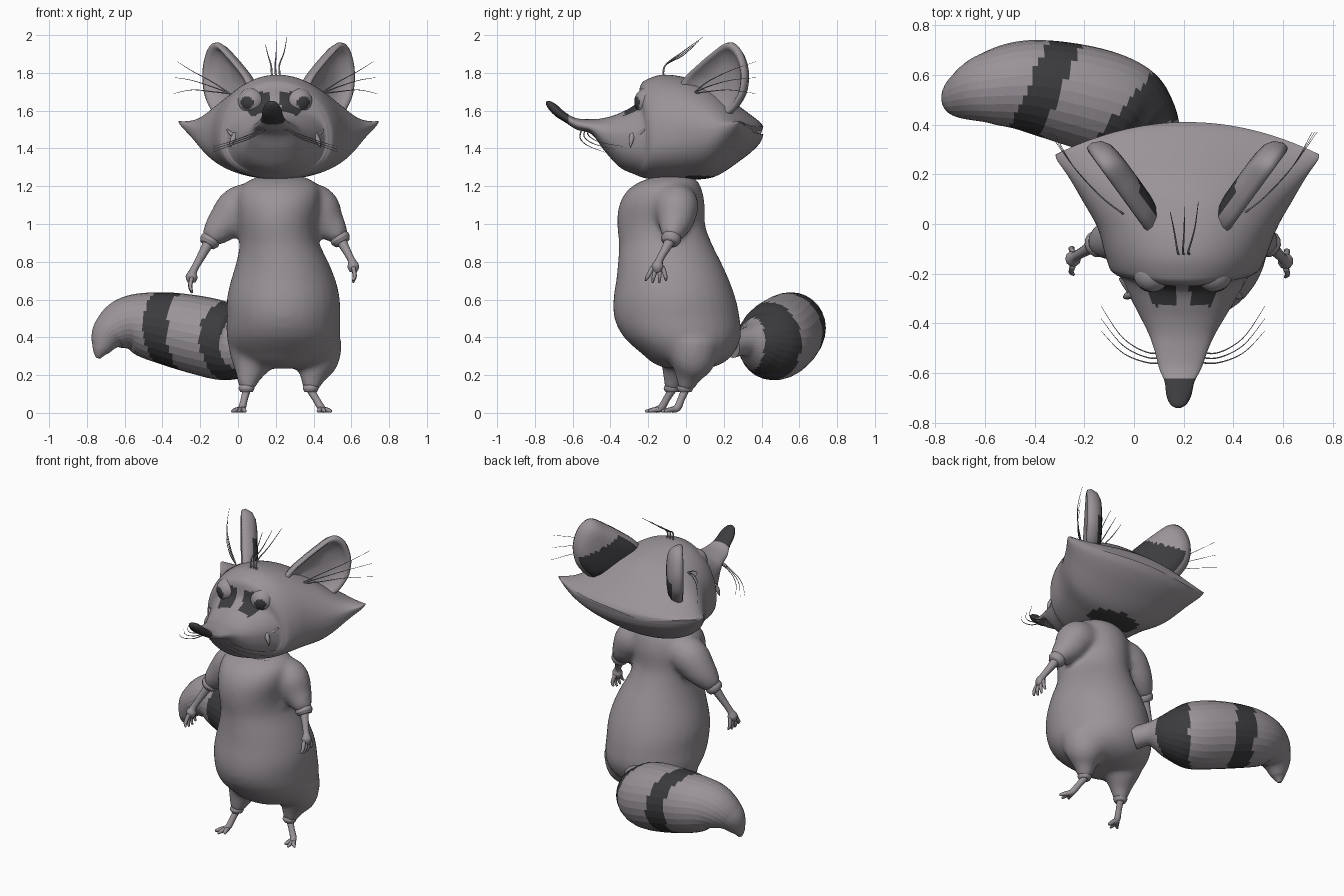
import bpy, bmesh, math
from mathutils import Vector

if "Cube" in bpy.data.objects:
    bpy.data.objects.remove(bpy.data.objects["Cube"])

CX = 0.215  # middle of the head


def material(name, rgb):
    m = bpy.data.materials.new(name)
    m.use_nodes = True
    m.diffuse_color = (*rgb, 1)
    m.node_tree.nodes["Principled BSDF"].inputs["Base Color"].default_value = (*rgb, 1)
    return m


FUR = material("grey_fur", (0.325, 0.295, 0.32))
DARK = material("dark_fur", (0.045, 0.045, 0.05))


def spline(rows, steps):
    """Catmull-Rom through rows of any length."""
    out = []
    for i in range(len(rows) - 1):
        a, b, c, d = (rows[min(max(i + k, 0), len(rows) - 1)] for k in (-1, 0, 1, 2))
        for s in range(steps):
            t = s / steps
            out.append([q + 0.5 * t * (r - p + t * (2 * p - 5 * q + 4 * r - u + t * (3 * (q - r) + u - p)))
                        for p, q, r, u in zip(a, b, c, d)])
    return out + [list(rows[-1])]


def loft(name, rings, rule=None, smooth=True):
    """Skin a list of rings; rule(centre, fraction) picks the dark faces."""
    bm = bmesh.new()
    vs = [[bm.verts.new(p) for p in ring] for ring in rings]
    n = len(vs[0])
    for j in range(len(vs) - 1):
        for i in range(n):
            k = (i + 1) % n
            f = bm.faces.new((vs[j][i], vs[j][k], vs[j + 1][k], vs[j + 1][i]))
            if rule and rule(f.calc_center_median(), (j + 0.5) / (len(vs) - 1)):
                f.material_index = 1
    for ring, t in ((vs[0], 0), (vs[-1], 1)):
        f = bm.faces.new(ring)
        f.material_index = int(bool(rule and rule(f.calc_center_median(), t)))
    bmesh.ops.recalc_face_normals(bm, faces=bm.faces)
    me = bpy.data.meshes.new(name)
    bm.to_mesh(me)
    bm.free()
    me.materials.append(FUR)
    if rule:
        me.materials.append(DARK)
    ob = bpy.data.objects.new(name, me)
    bpy.context.collection.objects.link(ob)
    for p in me.polygons:
        p.use_smooth = smooth
    return ob


def tube(name, rows, sides=8, steps=4, up=None, **kw):
    """Round limb along rows of (x, y, z, radius)."""
    pts = spline(rows, steps)
    pos = [Vector(p[:3]) for p in pts]
    if up is None:
        d = pos[-1] - pos[0]
        up = Vector((0, 0, 0))
        up[min(range(3), key=lambda i: abs(d[i]))] = 1
    rings = []
    for i, p in enumerate(pos):
        tan = pos[min(i + 1, len(pos) - 1)] - pos[max(i - 1, 0)]
        a = tan.cross(up).normalized()
        b = tan.cross(a).normalized()
        r = max(pts[i][3], 0.001)
        rings.append([p + r * (math.cos(t) * a + math.sin(t) * b)
                      for t in (math.tau * k / sides for k in range(sides))])
    return loft(name, rings, **kw)


def hair(name, *pts, r=0.004):
    rows = [(*p, r * (1 - 0.8 * i / (len(pts) - 1))) for i, p in enumerate(pts)]
    tube(name, rows, sides=5, steps=6)


# Body: rows of z, centre x, half width, front y, back y
body_rows = [(.235, .235, .10, -.10, .12), (.26, .235, .20, -.17, .19), (.31, .24, .27, -.23, .25),
             (.40, .24, .30, -.33, .29), (.50, .24, .30, -.38, .285), (.60, .24, .30, -.385, .265),
             (.70, .24, .278, -.37, .23), (.80, .235, .243, -.36, .185), (.90, .22, .21, -.355, .135),
             (1.0, .21, .206, -.365, .10), (1.1, .215, .22, -.355, .10), (1.18, .22, .215, -.31, .085),
             (1.23, .225, .17, -.23, .06), (1.26, .225, .09, -.14, .02)]
body = loft("body", [[(cx + w * math.cos(t), (f + b) / 2 + (b - f) / 2 * math.sin(t), z)
                      for t in (math.tau * k / 32 for k in range(32))]
                     for z, cx, w, f, b in spline(body_rows, 2)])

# Head: rows of y, half width, top z, widest z, bottom z, sweep of the ruff, pointedness
head = [(.41, .53, 1.515, 1.50, 1.475, .13, 1.2), (.385, .525, 1.545, 1.495, 1.42, .13, 1.2),
        (.30, .485, 1.61, 1.485, 1.345, .12, 1.2), (.15, .425, 1.72, 1.47, 1.25, .08, 1.1),
        (0, .36, 1.775, 1.47, 1.235, .04, 1), (-.12, .325, 1.79, 1.46, 1.235, .01, 1),
        (-.20, .30, 1.768, 1.45, 1.24, -.05, 1), (-.24, .275, 1.735, 1.45, 1.25, -.13, 1),
        (-.265, .25, 1.64, 1.45, 1.26, -.17, 1), (-.35, .19, 1.588, 1.46, 1.30, -.08, 1),
        (-.43, .14, 1.562, 1.48, 1.385, 0, 1), (-.50, .11, 1.555, 1.51, 1.475, 0, 1),
        (-.58, .085, 1.56, 1.53, 1.50, 0, 1), (-.635, .06, 1.588, 1.56, 1.535, 0, 1),
        (-.69, .05, 1.635, 1.60, 1.57, 0, 1), (-.725, .033, 1.652, 1.63, 1.605, 0, 1),
        (-.74, .01, 1.648, 1.64, 1.63, 0, 1)]


def head_ring(y, w, top, mid, bot, k, p):
    cx = CX - 0.05 * max(0, -y)
    ring = []
    for i in range(96):
        t = math.tau * i / 96
        c, s = math.cos(t), math.sin(t)
        h = (top - mid) * s ** p if s > 0 else (bot - mid) * abs(s) ** 0.8
        q = k * (c * w / 0.53) ** 2
        ring.append((cx + w * c, y - q, mid + h + 0.35 * max(q, 0) * c * c))
    return ring


def head_rule(c, t):
    """Nose, eye patches and the nape under the ruff."""
    d = abs(c.x - CX + .02)
    patch = math.hypot(d - 0.085, c.z - 1.64) < 0.075 and d > 0.03 and c.z < 1.7 and -.33 < c.y < -.17
    return c.y < -0.625 or patch or (c.z < 1.255 and c.y > 0)


loft("head", [head_ring(*r) for r in spline(head, 8)], rule=head_rule)

# Tail with two slanting dark bands
tail = [(.20, .24, .36, .07), (.14, .315, .375, .075), (.055, .395, .365, .15), (-.04, .455, .37, .20),
        (-.20, .51, .41, .207), (-.42, .555, .455, .186), (-.58, .545, .47, .148),
        (-.68, .515, .42, .10), (-.725, .49, .34, .05), (-.74, .485, .29, .012)]


def tail_rule(c, t):
    near = c.x - 0.9 * (c.y - 0.45) > -0.065 and t * 9 > 1.3 + 9 * max(0, 0.43 - c.y)
    return near or -0.43 < c.x - 0.45 * (c.y - 0.55) < -0.285


tube("tail", tail, sides=28, steps=10, up=Vector((0, 1, 0)), smooth=False, rule=tail_rule)


def ear(side, s):
    """Cupped blade facing outward and forward, built from scaled outlines."""
    outline = [(-.05, 1.68), (0, 1.77), (.07, 1.84), (.15, 1.908), (.23, 1.962), (.285, 1.93),
               (.318, 1.85), (.325, 1.76), (.30, 1.66), (.22, 1.57), (.08, 1.58)]
    pts = spline(outline + outline[:1], 6)[:-1]
    my, mz = 0.17, 1.75
    rings = []
    for scale, off in ((.05, -.07), (.25, -.07), (.4, -.069), (.55, -.066), (.72, -.06), (.9, -.038), (1, 0),
                       (.98, .024), (.9, .03), (.82, .014), (.7, -.016), (.4, -.036), (.05, -.042)):
        ring = []
        for y, z in pts:
            y, z = my + (y - my) * scale, mz + (z - mz) * scale
            ring.append((CX + s * (.15 + y * .73 + off * .77), y - off * .63, z))
        rings.append(ring)
    loft(side + "_ear", rings, rule=lambda c, t: t < 0.4 and (c.y - .17) * .5 + c.z < 1.825)


def eye(side, s):
    bpy.ops.mesh.primitive_uv_sphere_add(segments=40, ring_count=32, radius=0.074,
                                         location=(CX - .018 + s * .125, -.2, 1.648))
    ob = bpy.context.object
    ob.name = side + "_eye"
    ob.data.materials.append(FUR)
    ob.data.materials.append(DARK)
    gaze = Vector((s * .4, -1, -.08)).normalized()
    for p in ob.data.polygons:
        p.use_smooth = True
        p.material_index = int(p.center.normalized().dot(gaze) > 0.875)


for side, s in (("left", 1), ("right", -1)):
    ear(side, s)
    eye(side, s)
    X = lambda d: CX - .018 + s * d
    # Lips and fang
    tube(side + "_lip", [(CX - .02, -.48, 1.475, .012), (X(.085), -.455, 1.475, .012), (X(.14), -.38, 1.47, .012),
                         (X(.18), -.32, 1.465, .012), (X(.228), -.25, 1.475, .012), (X(.255), -.22, 1.50, .004)])
    tube(side + "_fang", [(X(.205), -.28, 1.475, .018), (X(.225), -.29, 1.445, .015),
                          (X(.24), -.295, 1.405, .002)], sides=6)
    # Long ear hairs and snout whiskers
    for i in range(3):
        hair(side + "_ear_hair", (X(.24), .04, 1.69), (X(.33), .11, 1.70 + i * .025),
             (X(.44), .23, 1.71 + i * .05), (X(.54 - i * .01), .37, 1.69 + i * .085))
        hair(side + "_whisker", (X(.04), -.50 - i * .025, 1.51), (X(.13), -.52 - i * .02, 1.475 - i * .01),
             (X(.24), -.46 - i * .03, 1.435 - i * .01), (X(.33), -.33 - i * .05, 1.41 - i * .015))

# Tuft on the crown
for i in range(3):
    x = .18 + i * .022
    hair("crown_hair", (x, -.12, 1.77), (x - .005, -.11, 1.84), (x + (i - 1) * .02, -.02, 1.89 + i * .01),
         (x + (i - 1) * .035, .05 + i * .02, 1.95 + i * .02), r=0.006)

# Arms: puffed sleeve, cuff, thin forearm, four fingers
arms = {"right": [(.12, -.05, 1.11, .10), (.015, -.05, 1.09, .118), (-.06, -.055, 1.015, .102),
                  (-.12, -.07, .95, .074), (-.15, -.08, .91, .048)],
        "left": [(.31, -.05, 1.11, .10), (.41, -.05, 1.095, .118), (.465, -.055, 1.02, .10),
                 (.515, -.07, .96, .07), (.542, -.08, .92, .048)]}
wrists = {"right": (-.235, -.13, .755), "left": (.60, -.14, .81)}
soft_parts = [body]
for side, sleeve in arms.items():
    ex, ey, ez, _ = sleeve[-1]
    wx, wy, wz = wrists[side]
    d = 1 if side == "left" else -1
    soft_parts.append(tube(side + "_sleeve", sleeve, sides=16))
    tube(side + "_cuff", [(ex - d * .012, ey, ez + .02, .048), (ex, ey, ez, .054),
                          (ex + d * .012, ey - .005, ez - .02, .043)], sides=14)
    tube(side + "_forearm", [(ex, ey, ez, .03), ((ex + wx) / 2, (ey + wy) / 2, (ez + wz) / 2, .023),
                             (wx, wy, wz, .02), (wx + d * .01, wy - .01, wz - .035, .032),
                             (wx + d * .01, wy - .012, wz - .065, .02)], sides=10)
    for i in range(4):
        o = (i - 1.5) * .018
        tube(side + "_finger", [(wx + d * .01, wy - .01 + o, wz - .04, .012),
                                (wx + d * .018, wy - .015 + o * 1.7, wz - .085, .011),
                                (wx + d * .008, wy - .02 + o * 2, wz - .125 + abs(o) * .6, .006)], sides=6)

# Legs: thigh, cuff, bare shin, three toes
thighs = {"right": [(.09, -.01, .38, .15), (.075, -.03, .28, .118), (.055, -.06, .19, .066),
                    (.045, -.075, .12, .04)],
          "left": [(.40, .03, .36, .155), (.41, .03, .27, .126), (.395, .01, .19, .07),
                   (.385, -.005, .12, .04)]}
ankles = {"right": (.022, -.13, .028), "left": (.44, -.045, .028)}
for side, thigh in thighs.items():
    kx, ky, kz, _ = thigh[-1]
    ax, ay, az = ankles[side]
    d = 1 if side == "left" else -1
    soft_parts.append(tube(side + "_thigh", thigh, sides=18))
    tube(side + "_leg_cuff", [(kx, ky, kz + .027, .036), (kx, ky, kz + .01, .043), (kx, ky, kz - .009, .034)],
         sides=14)
    tube(side + "_shin", [(kx, ky, kz, .022), ((kx + ax) / 2, (ky + ay) / 2, (kz + az) / 2, .019),
                          (ax, ay, az, .02), (ax + d * .012, ay - .03, .016, .016)],
         sides=10, up=Vector((1, 0, 0)))
    for i in (-1, 0, 1):
        tube(side + "_toe", [(ax, ay, .02, .016), (ax + d * .012 + i * .02, ay - .045, .015, .014),
                             (ax + d * .018 + i * .036, ay - .085 + abs(i) * .02, .009, .007)], sides=6)

# Merge body, sleeves and thighs into one soft skin
bpy.ops.object.select_all(action="DESELECT")
for ob in soft_parts:
    ob.select_set(True)
bpy.context.view_layer.objects.active = body
bpy.ops.object.join()
skin = body.modifiers.new("skin", "REMESH")
skin.mode = "VOXEL"
skin.voxel_size = 0.018
skin.use_smooth_shade = True
relax = body.modifiers.new("relax", "SMOOTH")
relax.factor = 0.5
relax.iterations = 8
